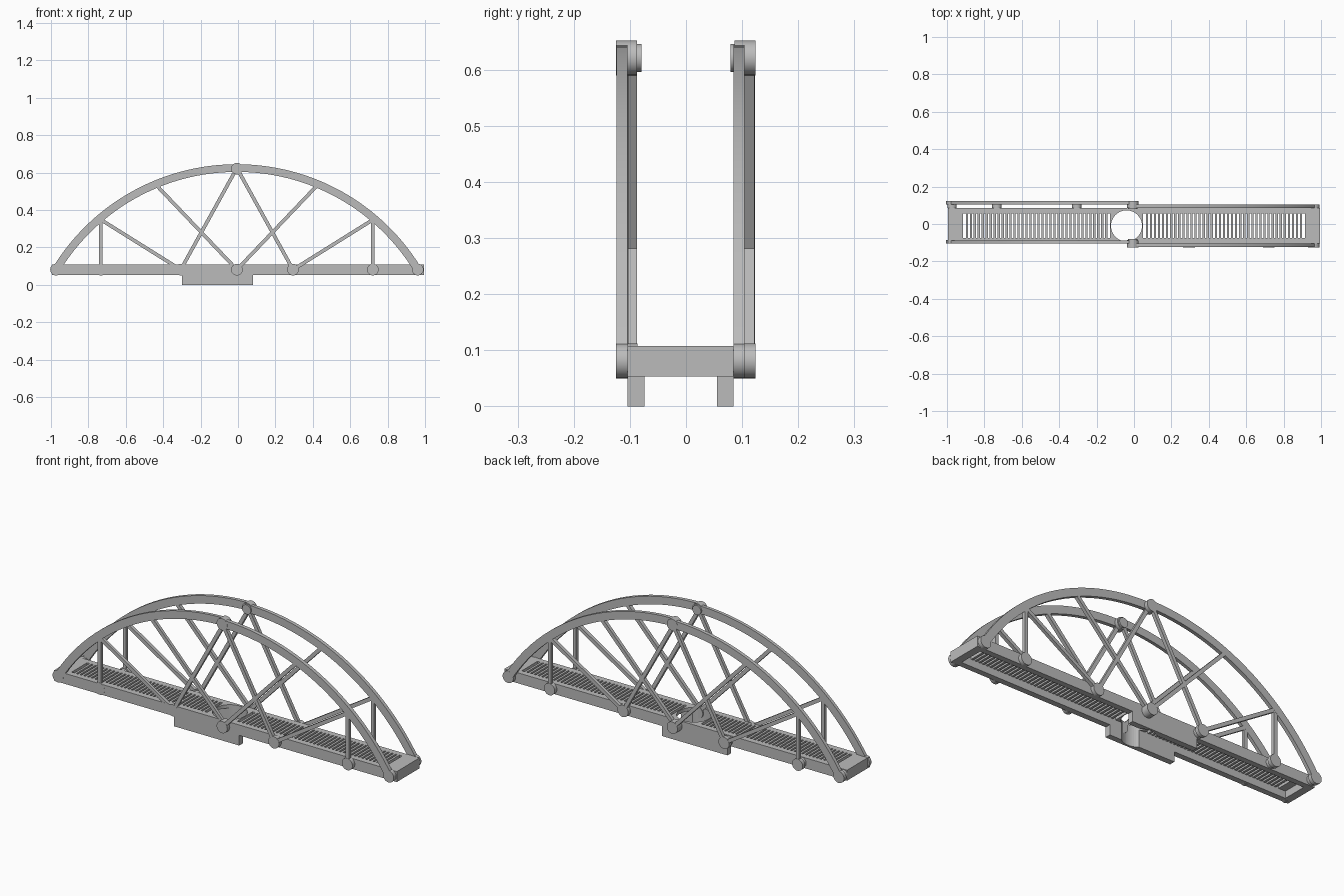
import bpy, bmesh, math
from mathutils import Matrix, Vector

cube = bpy.data.objects.get("Cube")
if cube:
    bpy.data.objects.remove(cube, do_unlink=True)

steel = bpy.data.materials.new("grey_steel")
GREY = (0.5, 0.5, 0.5, 1)
steel.diffuse_color = GREY
steel.use_nodes = True
steel.node_tree.nodes["Principled BSDF"].inputs["Base Color"].default_value = GREY

MID = -0.006                       # x of the crown and middle joint
PIN_Z, CROWN_Z = 0.081, 0.624
HALF_SPAN = 0.967
RISE = CROWN_Z - PIN_Z
RADIUS = (HALF_SPAN ** 2 + RISE ** 2) / (2 * RISE)
CENTRE_Z = CROWN_Z - RADIUS
FRONT, BACK = -0.104, 0.085        # deck sides
WALL = 0.03


def add_box(bm, x0, x1, y0, y1, z0, z1):
    size = Vector((x1 - x0, y1 - y0, z1 - z0))
    mid = Vector((x0 + x1, y0 + y1, z0 + z1)) / 2
    bmesh.ops.create_cube(bm, size=1, matrix=Matrix.Translation(mid) @ Matrix.Diagonal(size).to_4x4())


def add_disc(bm, x, z, y0, y1, r):
    mat = Matrix.Translation((x, (y0 + y1) / 2, z)) @ Matrix.Rotation(math.pi / 2, 4, "X")
    bmesh.ops.create_cone(bm, cap_ends=True, segments=32, radius1=r, radius2=r,
                          depth=y1 - y0, matrix=mat)


def finish(bm, name, smooth=False):
    bmesh.ops.recalc_face_normals(bm, faces=bm.faces)
    mesh = bpy.data.meshes.new(name)
    bm.to_mesh(mesh)
    bm.free()
    ob = bpy.data.objects.new(name, mesh)
    bpy.context.collection.objects.link(ob)
    mesh.materials.append(steel)
    if smooth:
        bpy.ops.object.select_all(action="DESELECT")
        ob.select_set(True)
        bpy.context.view_layer.objects.active = ob
        bpy.ops.object.shade_smooth_by_angle(angle=math.radians(30))
    return ob


def arc_z(dx):
    return CENTRE_Z + math.sqrt(RADIUS ** 2 - dx ** 2)


# Curved half arch, swept as a rectangular section
def half_arch(name, side, y0, y1, steps=32, width=0.041):
    bm = bmesh.new()
    end = math.asin(HALF_SPAN / RADIUS)
    rings = []
    for i in range(steps + 1):
        a = end * i / steps
        ring = []
        for r, y in ((-1, y0), (1, y0), (1, y1), (-1, y1)):
            d = RADIUS + r * width / 2
            ring.append(bm.verts.new((MID + side * d * math.sin(a), y, CENTRE_Z + d * math.cos(a))))
        rings.append(ring)
    for a, b in zip(rings, rings[1:]):
        for k in range(4):
            bm.faces.new((a[k], a[(k + 1) % 4], b[(k + 1) % 4], b[k]))
    bm.faces.new(rings[0])
    bm.faces.new(rings[-1])
    finish(bm, name, True)


# Straight struts between the deck joints and the arch
def struts(name, side, y0, y1, width=0.019):
    bm = bmesh.new()
    lines = [((0.727, PIN_Z), (0.727, arc_z(0.727))),
             ((0.3, PIN_Z), (0.727, arc_z(0.727) - 0.012)),
             ((0.3, PIN_Z), (0, CROWN_Z)),
             ((0, PIN_Z), (0.435, arc_z(0.435)))]
    for (xa, za), (xb, zb) in lines:
        a, b = Vector((MID + side * xa, 0, za)), Vector((MID + side * xb, 0, zb))
        d = b - a
        mat = (Matrix.Translation((a + b) / 2 + Vector((0, (y0 + y1) / 2, 0)))
               @ Matrix.Rotation(math.atan2(d.x, d.z), 4, "Y")
               @ Matrix.Diagonal((width, y1 - y0, d.length, 1)))
        bmesh.ops.create_cube(bm, size=1, matrix=mat)
    finish(bm, name)


# The two halves sit in neighbouring planes and overlap at the crown
for label, side, y0, y1 in (("front_left", 1, -0.124, FRONT), ("front_right", -1, FRONT, -0.087),
                            ("back_left", 1, BACK, 0.104), ("back_right", -1, 0.104, 0.123)):
    half_arch(label + "_arch", side, y0, y1)
    struts(label + "_struts", side, y0 + 0.0005, y1 - 0.0005)
    bm = bmesh.new()
    for dx in (0, 0.3, 0.727, HALF_SPAN):
        x = MID + side * dx
        add_disc(bm, x, PIN_Z, y0 - 0.0005, y1 + 0.0005, 0.031)
        if label == "back_right":
            add_disc(bm, x, PIN_Z, BACK, y0, 0.025)
    finish(bm, label + "_joints", True)

# Crown hinges with a small inner cap
for label, y0, y1, c0, c1 in (("front", -0.1245, -0.087, -0.087, -0.079),
                              ("back", 0.086, 0.1235, 0.079, 0.086)):
    bm = bmesh.new()
    add_disc(bm, MID, CROWN_Z - 0.003, y0, y1, 0.031)
    add_disc(bm, MID, CROWN_Z - 0.003, c0, c1, 0.025)
    finish(bm, label + "_crown_hinge", True)

# Round opening through the deck
bm = bmesh.new()
bmesh.ops.create_cone(bm, cap_ends=True, segments=48, radius1=0.083, radius2=0.083, depth=1,
                      matrix=Matrix.Translation((-0.04, -0.01, 0)))
cutter = finish(bm, "opening_cutter")
cutter.hide_render = True
cutter.hide_set(True)
cutter.display_type = "WIRE"


def cut(ob):
    mod = ob.modifiers.new("opening", "BOOLEAN")
    mod.operation, mod.solver, mod.object = "DIFFERENCE", "EXACT", cutter


# Deck side rails, lower side skirts and centre plate
Z0, Z1, PLATE_Z = 0.053, 0.108, 0.09
for label, y0, y1 in (("front", FRONT, FRONT + WALL), ("back", BACK - WALL, BACK)):
    bm = bmesh.new()
    add_box(bm, -0.995, 0.995, y0, y1, Z0, Z1)
    cut(finish(bm, label + "_rail"))
    bm = bmesh.new()
    add_box(bm, -0.3, 0.08, y0, y1, 0, Z0)
    cut(finish(bm, label + "_skirt"))

IN0, IN1 = FRONT + WALL, BACK - WALL
bm = bmesh.new()
add_box(bm, -0.127, 0.047, IN0, IN1, PLATE_Z, Z1)
cut(finish(bm, "centre_plate"))

# Deck ends: upper plate plus end wall
for label, s in (("left", 1), ("right", -1)):
    bm = bmesh.new()
    xs = sorted((s * 0.915, s * 0.995))
    add_box(bm, *xs, IN0, IN1, PLATE_Z, Z1)
    xs = sorted((s * 0.955, s * 0.995))
    add_box(bm, *xs, IN0, IN1, Z0, PLATE_Z)
    finish(bm, label + "_deck_end")

# Grating slats either side of the opening
bm = bmesh.new()
for start, stop in ((-0.915, -0.127), (0.047, 0.915)):
    n = round((stop - start) / 0.0215)
    pitch = (stop - start) / n
    for i in range(1, n):
        x = start + i * pitch
        add_box(bm, x - pitch * 0.27, x + pitch * 0.27, IN0, IN1, PLATE_Z, Z1)
finish(bm, "grating_slats")
